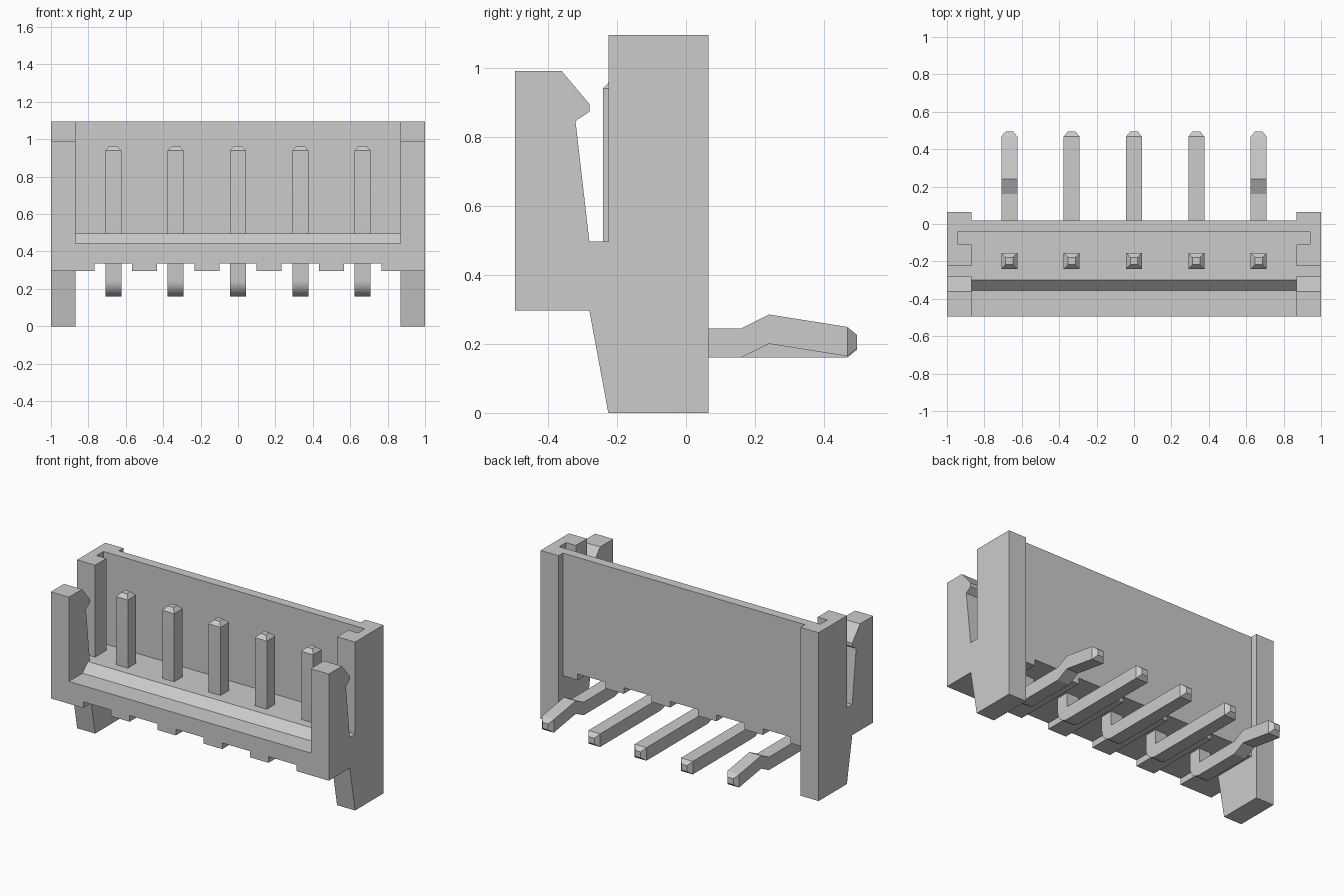
import bpy, bmesh
from math import sin, cos, pi, radians

if "Cube" in bpy.data.objects:
    bpy.data.objects.remove(bpy.data.objects["Cube"])


def make_object(name, bm):
    bmesh.ops.recalc_face_normals(bm, faces=bm.faces)
    mesh = bpy.data.meshes.new(name)
    bm.to_mesh(mesh)
    bm.free()
    obj = bpy.data.objects.new(name, mesh)
    bpy.context.collection.objects.link(obj)
    return obj


def extrude_x(name, profile, x0, x1):
    """Extrude a (y, z) outline between two x positions."""
    bm = bmesh.new()
    face = bm.faces.new([bm.verts.new((x0, y, z)) for y, z in profile])
    new = bmesh.ops.extrude_face_region(bm, geom=[face])["geom"]
    verts = [v for v in new if isinstance(v, bmesh.types.BMVert)]
    bmesh.ops.translate(bm, verts=verts, vec=(x1 - x0, 0, 0))
    return make_object(name, bm)


def box(name, x0, x1, y0, y1, z0, z1):
    return extrude_x(name, [(y0, z0), (y1, z0), (y1, z1), (y0, z1)], x0, x1)


def boolean(target, tool, operation):
    """Apply a boolean and discard the tool object."""
    tool.hide_render = True
    mod = target.modifiers.new(operation.lower(), 'BOOLEAN')
    mod.operation, mod.solver, mod.object = operation, 'EXACT', tool
    bpy.context.view_layer.objects.active = target
    bpy.ops.object.modifier_apply(modifier=mod.name)
    bpy.data.objects.remove(tool)


# Housing: floor with sloped step, plus back wall
housing = extrude_x("housing", [
    (-0.495, 0.297), (0.02, 0.297), (0.02, 1.095), (-0.04, 1.095),
    (-0.04, 0.497), (-0.30, 0.497), (-0.355, 0.442), (-0.495, 0.442)], -0.87, 0.87)

# End plates: rear post with leg, clip slot and hooked front arm
end_profile = [
    (-0.225, 0), (0.065, 0), (0.065, 1.095), (-0.225, 1.095), (-0.225, 0.497),
    (-0.28, 0.497), (-0.32, 0.845), (-0.28, 0.872), (-0.28, 0.895),
    (-0.36, 0.99), (-0.495, 0.99), (-0.495, 0.297), (-0.28, 0.297)]
for s in (-1, 1):
    boolean(housing, extrude_x("end_plate", end_profile, s * 0.87, s), 'UNION')

# Guide grooves inside the posts
for s in (-1, 1):
    x0, x1 = sorted((s * 0.80, s * 0.94))
    boolean(housing, box("groove_cutter", x0, x1, -0.11, -0.04, 0.497, 1.2), 'DIFFERENCE')

# Underside notches, one per pin
pitch = 1 / 3
for i in range(-2, 3):
    c = i * pitch
    boolean(housing, box("notch_cutter", c - 0.1, c + 0.1, -0.6, 0.2, 0.2, 0.337), 'DIFFERENCE')


def pin(name, x, kinked):
    """Bent square pin lofted through rings of (inner point, outer point, half width)."""
    w, t, zb = 0.0425, 0.085, 0.16
    corner = (-0.155, zb + t)
    rings = [((-0.178, 0.965), (-0.217, 0.965), 0.02),
             ((-0.155, 0.94), (-0.24, 0.94), w)]
    for k in range(9):
        a = pi / 2 * k / 8
        rings.append((corner, (corner[0] - t * cos(a), corner[1] - t * sin(a)), w))
    tail = [(0.16, 0), (0.24, 0.04), (0.467, 0.004)] if kinked else [(0.467, 0)]
    for y, dz in tail:
        rings.append(((y, zb + t + dz), (y, zb + dz), w))
    dz = tail[-1][1]
    rings.append(((0.495, 0.222 + dz), (0.495, 0.183 + dz), 0.02))

    bm = bmesh.new()
    loops = [[bm.verts.new((x + sx * h, *p))
              for sx, p in ((-1, a), (1, a), (1, b), (-1, b))] for a, b, h in rings]
    for l0, l1 in zip(loops, loops[1:]):
        for j in range(4):
            n = (j + 1) % 4
            bm.faces.new((l0[j], l0[n], l1[n], l1[j]))
    bm.faces.new(loops[0])
    bm.faces.new(loops[-1])
    bmesh.ops.remove_doubles(bm, verts=bm.verts, dist=0.0005)
    obj = make_object(name, bm)
    bpy.ops.object.select_all(action='DESELECT')
    obj.select_set(True)
    bpy.context.view_layer.objects.active = obj
    bpy.ops.object.shade_smooth_by_angle(angle=radians(15))


# Contact pins; the outer two have kinked tails
for i in range(-2, 3):
    pin(f"pin_{i + 3}", i * pitch, abs(i) == 2)
